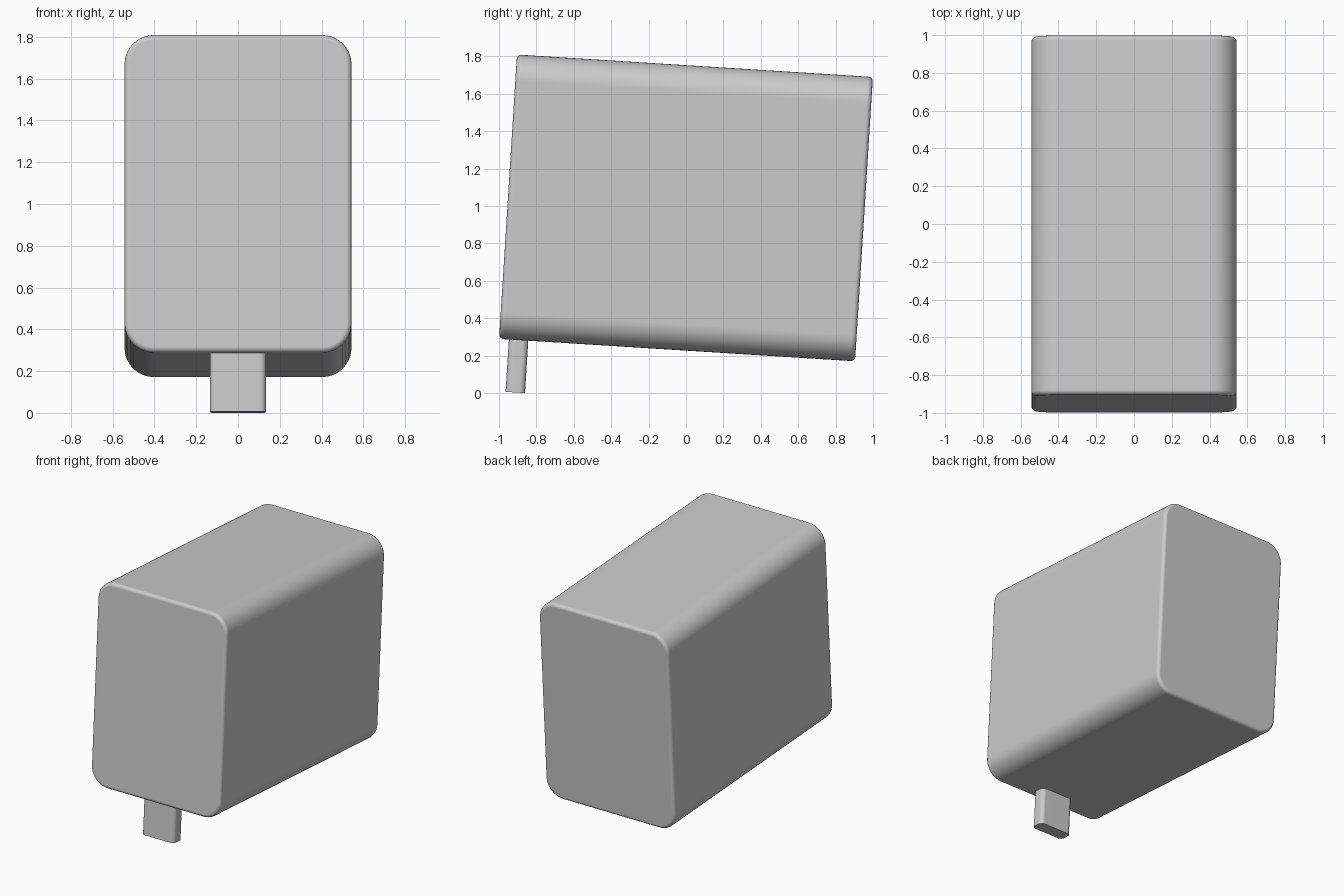
import bpy
import bmesh
import math
from mathutils import Matrix

default = bpy.data.objects.get("Cube")
if default:
    bpy.data.objects.remove(default, do_unlink=True)

grey = bpy.data.materials.new("light_grey")
grey.use_nodes = True
colour = (0.6, 0.6, 0.6, 1)
grey.diffuse_color = colour
grey.node_tree.nodes["Principled BSDF"].inputs["Base Color"].default_value = colour

# The whole model leans back about the x axis
lean = Matrix.Translation((0, 0, 0.99)) @ Matrix.Rotation(-math.radians(3.6), 4, "X")


def rounded_block(name, size, centre, axis, radius, segments, rim=0):
    """Box with the four edges along one axis rounded, and optional soft end rims."""
    bm = bmesh.new()
    bmesh.ops.create_cube(bm, size=1, matrix=Matrix.Diagonal((*size, 1)))
    half = size[axis] / 2
    long_edges = [e for e in bm.edges
                  if abs(e.verts[0].co[axis] - e.verts[1].co[axis]) > half]
    bmesh.ops.bevel(bm, geom=long_edges, offset=radius, segments=segments,
                    profile=0.5, affect="EDGES")
    if rim:
        ends = [e for e in bm.edges
                if abs(e.verts[0].co[axis] - e.verts[1].co[axis]) < 0.001]
        bmesh.ops.bevel(bm, geom=ends, offset=rim, segments=4,
                        profile=0.5, affect="EDGES")
    bmesh.ops.transform(bm, matrix=lean @ Matrix.Translation(centre), verts=bm.verts)
    mesh = bpy.data.meshes.new(name)
    bm.to_mesh(mesh)
    bm.free()
    mesh.materials.append(grey)
    obj = bpy.data.objects.new(name, mesh)
    bpy.context.collection.objects.link(obj)
    bpy.ops.object.select_all(action="DESELECT")
    obj.select_set(True)
    bpy.context.view_layer.objects.active = obj
    bpy.ops.object.shade_smooth_by_angle(angle=math.radians(35))
    # Keep the broad faces flat and shade only the rounded edges
    weighted = obj.modifiers.new("flat_faces", "WEIGHTED_NORMAL")
    weighted.keep_sharp = True
    return obj


# Main case, rounded along its depth
rounded_block("case", (1.086, 1.907, 1.523), (0, 0, 0), 1, 0.14, 10, rim=0.025)

# Connector tab under the front edge, running up into the case
rounded_block("connector_tab", (0.27, 0.104, 0.4), (0, -0.849, -0.842), 2, 0.03, 6)
